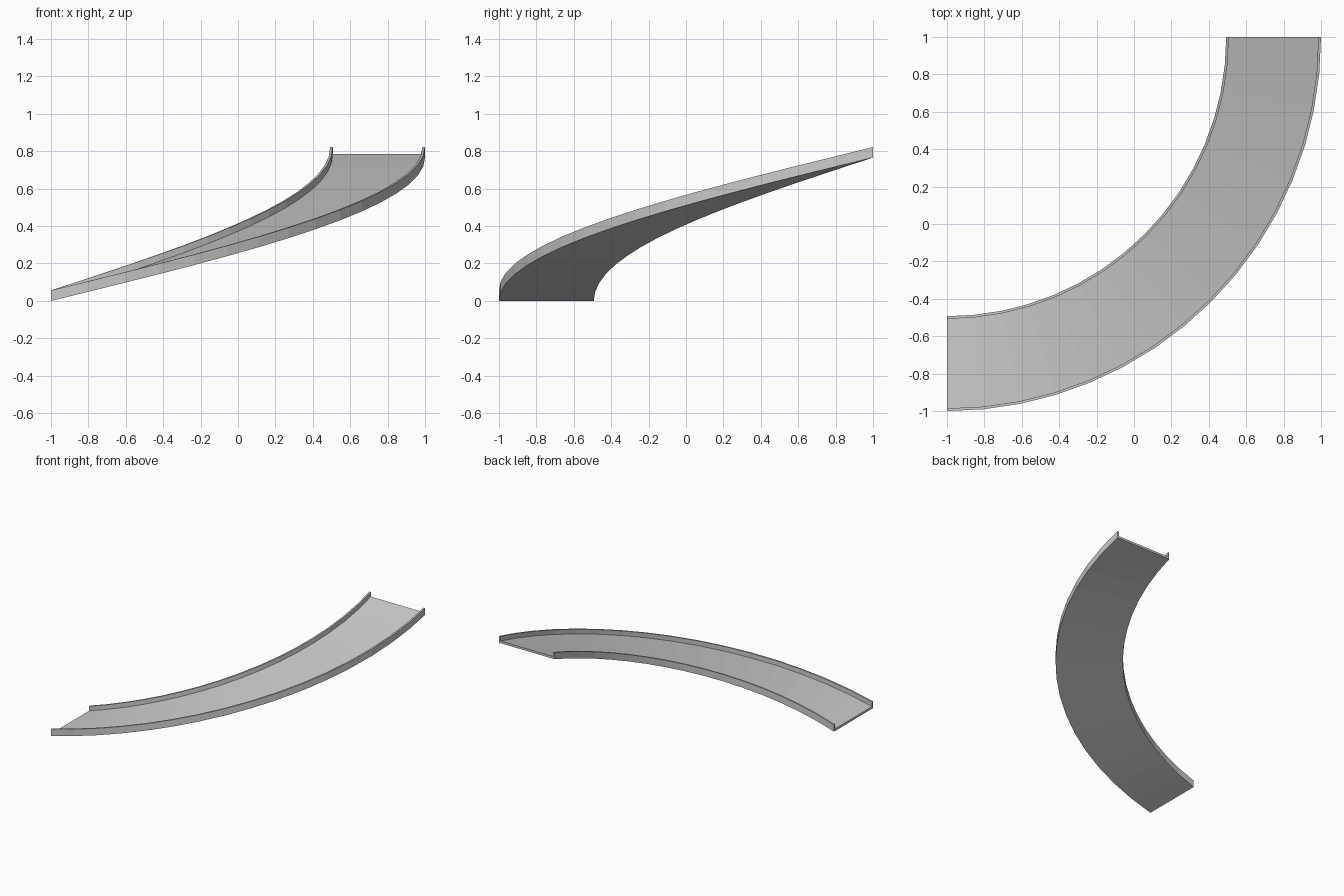
import bpy, bmesh
from math import sin, cos, pi

if "Cube" in bpy.data.objects:
    bpy.data.objects.remove(bpy.data.objects["Cube"], do_unlink=True)

SEGMENTS = 16
RISE = 0.766
INNER, OUTER = 1.493, 2.0
WALL, FLOOR, HEIGHT = 0.014, 0.018, 0.056

# Plain grey material
grey = bpy.data.materials.new("light_grey")
grey.use_nodes = True
colour = (0.6, 0.6, 0.6, 1)
grey.diffuse_color = colour
grey.node_tree.nodes["Principled BSDF"].inputs["Base Color"].default_value = colour

# U-shaped channel section as (radius, height)
section = [
    (INNER, 0), (OUTER, 0), (OUTER, HEIGHT), (OUTER - WALL, HEIGHT),
    (OUTER - WALL, FLOOR), (INNER + WALL, FLOOR),
    (INNER + WALL, HEIGHT), (INNER, HEIGHT),
]

# Sweep the section through a rising quarter turn
bm = bmesh.new()
rings = []
for i in range(SEGMENTS + 1):
    t = i / SEGMENTS
    a = t * pi / 2
    rings.append([bm.verts.new((r * sin(a) - 1, 1 - r * cos(a), h + RISE * t))
                  for r, h in section])

count = len(section)
for a, b in zip(rings, rings[1:]):
    for j in range(count):
        k = (j + 1) % count
        bm.faces.new((a[j], a[k], b[k], b[j]))

# Close both ends
bm.faces.new(rings[0])
bm.faces.new(rings[-1])
bmesh.ops.recalc_face_normals(bm, faces=bm.faces)

mesh = bpy.data.meshes.new("curved_ramp")
bm.to_mesh(mesh)
bm.free()
mesh.materials.append(grey)
ramp = bpy.data.objects.new("curved_ramp", mesh)
bpy.context.collection.objects.link(ramp)
